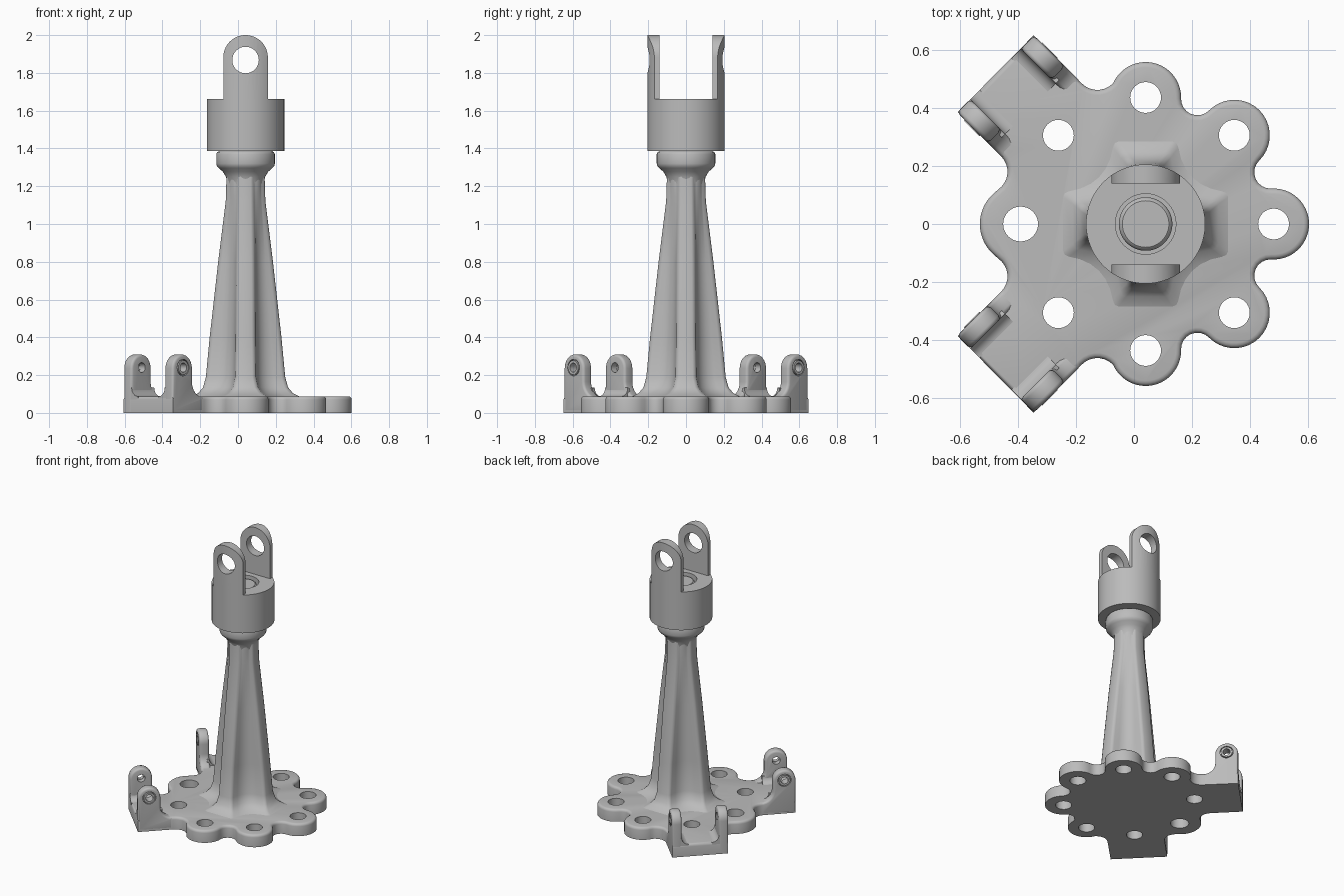
import bpy, bmesh, math
from mathutils import Matrix, Vector

if "Cube" in bpy.data.objects:
    bpy.data.objects.remove(bpy.data.objects["Cube"])

CX = 0.04                                   # axis of the column
grey = bpy.data.materials.new("light_grey")
grey.diffuse_color = (0.5, 0.5, 0.5, 1)
grey.use_nodes = True
grey.node_tree.nodes["Principled BSDF"].inputs["Base Color"].default_value = grey.diffuse_color


def finish(bm, name, angle=35):
    bmesh.ops.recalc_face_normals(bm, faces=bm.faces)
    me = bpy.data.meshes.new(name)
    bm.to_mesh(me)
    bm.free()
    ob = bpy.data.objects.new(name, me)
    bpy.context.collection.objects.link(ob)
    me.materials.append(grey)
    smooth(ob, angle)
    return ob


def smooth(ob, angle=35):
    bpy.ops.object.select_all(action='DESELECT')
    ob.select_set(True)
    bpy.context.view_layer.objects.active = ob
    bpy.ops.object.shade_smooth_by_angle(angle=math.radians(angle))


def prism(name, pts, vec, bevel=0, only_top=False):
    """Extrude a closed profile along vec, optionally rounding the cap edges."""
    bm = bmesh.new()
    f = bm.faces.new([bm.verts.new(p) for p in pts])
    top = bmesh.ops.extrude_face_region(bm, geom=[f], use_keep_orig=True)
    bmesh.ops.translate(bm, vec=vec, verts=[g for g in top['geom'] if isinstance(g, bmesh.types.BMVert)])
    cap = [g for g in top['geom'] if isinstance(g, bmesh.types.BMFace)]
    if bevel:
        edges = {e for c in (cap if only_top else cap + [f]) for e in c.edges}
        bmesh.ops.bevel(bm, geom=list(edges), offset=bevel, segments=3, profile=0.5, affect='EDGES')
    return finish(bm, name)


def loft(name, rings, angle=35):
    bm = bmesh.new()
    loops = [[bm.verts.new(p) for p in r] for r in rings]
    n = len(loops[0])
    for a, b in zip(loops, loops[1:]):
        for i in range(n):
            bm.faces.new((a[i], a[(i + 1) % n], b[(i + 1) % n], b[i]))
    bm.faces.new(loops[0])
    bm.faces.new(loops[-1])
    return finish(bm, name, angle)


def lathe(name, profile, seg=64):
    return loft(name, [[(CX + r * math.cos(2 * math.pi * i / seg), r * math.sin(2 * math.pi * i / seg), z)
                        for i in range(seg)] for r, z in profile])


def rod(r, start, vec, seg=32):
    """Round bar from start along vec."""
    vec, start = Vector(vec), Vector(start)
    q = Vector((0, 0, 1)).rotation_difference(vec)
    return prism("rod", [start + q @ Vector((r * math.cos(2 * math.pi * i / seg), r * math.sin(2 * math.pi * i / seg), 0))
                         for i in range(seg)], vec)


def boolean(ob, cutter, op='DIFFERENCE'):
    cutter.hide_render = True
    m = ob.modifiers.new("cut", 'BOOLEAN')
    m.object, m.operation, m.solver = cutter, op, 'EXACT'
    me = bpy.data.meshes.new_from_object(ob.evaluated_get(bpy.context.evaluated_depsgraph_get()))
    ob.modifiers.clear()
    ob.data = me
    bpy.data.objects.remove(cutter)
    smooth(ob)


def arc(c, r, p0, p1, ccw, n):
    a0, a1 = (math.atan2(p[1] - c[1], p[0] - c[0]) for p in (p0, p1))
    if ccw and a1 < a0:
        a1 += 2 * math.pi
    if not ccw and a1 > a0:
        a1 -= 2 * math.pi
    return [Vector((c[0] + r * math.cos(a0 + (a1 - a0) * i / n), c[1] + r * math.sin(a0 + (a1 - a0) * i / n)))
            for i in range(n + 1)]


def fillet(a, ra, b, rb, f):
    """Centre of the arc nestling between two round lobes, on the outer side."""
    d = (b - a).length
    u = (b - a) / d
    x = (d * d + (ra + f) ** 2 - (rb + f) ** 2) / (2 * d)
    return a + u * x + Vector((u.y, -u.x)) * math.sqrt(max((ra + f) ** 2 - x * x, 0))


# Base plate outline: half of it, then mirrored across y
E, NE, N, W = Vector((0.48, 0)), Vector((0.345, 0.305)), Vector((CX, 0.435)), Vector((-0.39, 0))
r, rw, f, fb = 0.122, 0.14, 0.056, 0.075
f1, f2 = fillet(E, r, NE, r, f), fillet(NE, r, N, r, f)
f3, f4 = Vector((-0.126, 0.536)), Vector((-0.51, 0.18))
touch = lambda a, ra, b: a + (b - a).normalized() * ra
diag = Vector((1, 1)).normalized()
t1, t2 = f3 - diag * fb, f4 + diag * fb
half = arc(E, r, (0.7, 0), f1, True, 14)
half += arc(f1, f, E, NE, False, 8)[1:]
half += arc(NE, r, f1, f2, True, 18)[1:]
half += arc(f2, f, NE, N, False, 8)[1:]
half += arc(N, r, f2, f3, True, 18)[1:]
half += arc(f3, fb, N, t1, False, 8)[1:]
half += [Vector((-0.345, 0.649)), Vector((-0.606, 0.385))]
half += arc(f4, fb, t2, W, False, 8)
half += arc(W, rw, f4, (-0.9, 0), True, 14)[1:]
outline = half + [Vector((p.x, -p.y)) for p in reversed(half[1:-1])]
base = prism("base_plate", [(p.x, p.y, 0) for p in outline], Vector((0, 0, 0.088)), 0.018, True)

# Bolt holes through the plate
holes = [(E, 0.053), (W, 0.06)]
for s in (1, -1):
    holes += [(Vector((x, y * s)), 0.053) for x, y in ((0.345, 0.305), (CX, 0.435), (-0.26, 0.305))]
for p, hr in holes:
    boolean(base, rod(hr, (p.x, p.y, -0.05), (0, 0, 0.2)))


# Four-ribbed tapering column: rib reach R, rib half width w, hollow control c
def section(z, R, w, c):
    k = min(0.02, w * 0.4)
    quad = [(R, -w + k), (R, w - k), (R - k * 0.3, w - k * 0.3)]
    for i in range(7):
        t = i / 6
        a, b, m = (1 - t) ** 2, t * t, 2 * t * (1 - t)
        quad.append((a * (R - k) + b * w + m * c, a * w + b * (R - k) + m * c))
    quad.append((w - k * 0.3, R - k * 0.3))
    pts = []
    for q in range(4):
        co, si = round(math.cos(q * math.pi / 2)), round(math.sin(q * math.pi / 2))
        pts += [(CX + x * co - y * si, x * si + y * co, z) for x, y in quad]
    return pts


levels = [(0.07, 0.32, 0.13, 0.16), (0.09, 0.28, 0.11, 0.13), (0.105, 0.25, 0.088, 0.10),
          (0.135, 0.225, 0.066, 0.075), (0.19, 0.21, 0.055, 0.06), (0.4, 0.19, 0.052, 0.055),
          (0.8, 0.145, 0.05, 0.06), (1.12, 0.105, 0.046, 0.072), (1.28, 0.1, 0.045, 0.08)]
loft("column", [section(*l) for l in levels], 60)

# Collar on top of the column
lathe("collar", [(0.085, 1.16), (0.097, 1.22), (0.104, 1.25), (0.12, 1.277), (0.142, 1.296), (0.152, 1.308),
                 (0.155, 1.32), (0.155, 1.37), (0.15, 1.38), (0.14, 1.386)])

# Swivel head with a bore and the pin end inside it
head = lathe("head", [(0.205, 1.386), (0.205, 1.662)])
boolean(head, rod(0.104, (CX, 0, 1.6), (0, 0, 0.2), 64))
lathe("pin", [(0.092, 1.5), (0.092, 1.63), (0.088, 1.642), (0.08, 1.648)])

# Two fork ears, rounded to the head's cylinder outside and flat inside
for s, side in ((1, "back"), (-1, "front")):
    w, zc = 0.118, 1.882
    prof = [(CX - w, 1.64), (CX + w, 1.64)]
    prof += [(p.x, p.y) for p in arc((CX, zc), w, (CX + w, zc), (CX - w, zc), True, 32)]
    ear = prism("fork_ear_" + side, [(x, 0.14 * s, z) for x, z in prof], Vector((0, 0.12 * s, 0)))
    boolean(ear, rod(0.205, (CX, 0, 1.5), (0, 0, 0.7), 64), 'INTERSECT')
    boolean(ear, rod(0.07, (CX, 0, 1.868), (0, 0.4 * s, 0), 48))

# Hinge lugs at the two left corners, made in local radial / tangent axes
for ang, corner in ((135, "back"), (225, "front")):
    M = Matrix.Translation((CX, 0, 0)) @ Matrix.Rotation(math.radians(ang), 4, 'Z')
    for s, side in ((1, "a"), (-1, "b")):
        tag = corner + "_" + side
        # ear with a curved heel running into the plate
        prof = [(0.73, 0.003), (0.73, 0.235)]
        prof += [(p.x, p.y) for p in arc((0.655, 0.235), 0.075, (0.73, 0.235), (0.58, 0.235), True, 16)][1:]
        prof += [(p.x, p.y) for p in arc((0.5, 0.165), 0.08, (0.58, 0.165), (0.5, 0.08), False, 8)]
        prof += [(0.5, 0.003)]
        ear = prism("lug_ear_" + tag, [(x, 0.122 * s, z) for x, z in prof], Vector((0, 0.065 * s, 0)), 0.014)
        boolean(ear, rod(0.026, (0.655, 0.05 * s, 0.24), (0, 0.2 * s, 0)))
        boolean(ear, rod(0.044, (0.655, 0.172 * s, 0.24), (0, 0.1 * s, 0)))
        # bushing ring in the outer face
        ring = rod(0.038, (0.655, 0.16 * s, 0.24), (0, 0.03 * s, 0))
        ring.name = "bushing_" + tag
        boolean(ring, rod(0.024, (0.655, 0.1 * s, 0.24), (0, 0.2 * s, 0)))
        # concave fillet between ear and floor
        strip = [(0.14, 0.07), (0.14, 0.13)]
        strip += [(p.x, p.y) for p in arc((0.077, 0.134), 0.047, (0.124, 0.134), (0.077, 0.087), False, 6)]
        strip += [(0.077, 0.07)]
        fil = prism("lug_fillet_" + tag, [(0.56, y * s, z) for y, z in strip], Vector((0.169, 0, 0)))
        for ob in (ear, ring, fil):
            ob.data.transform(M)
